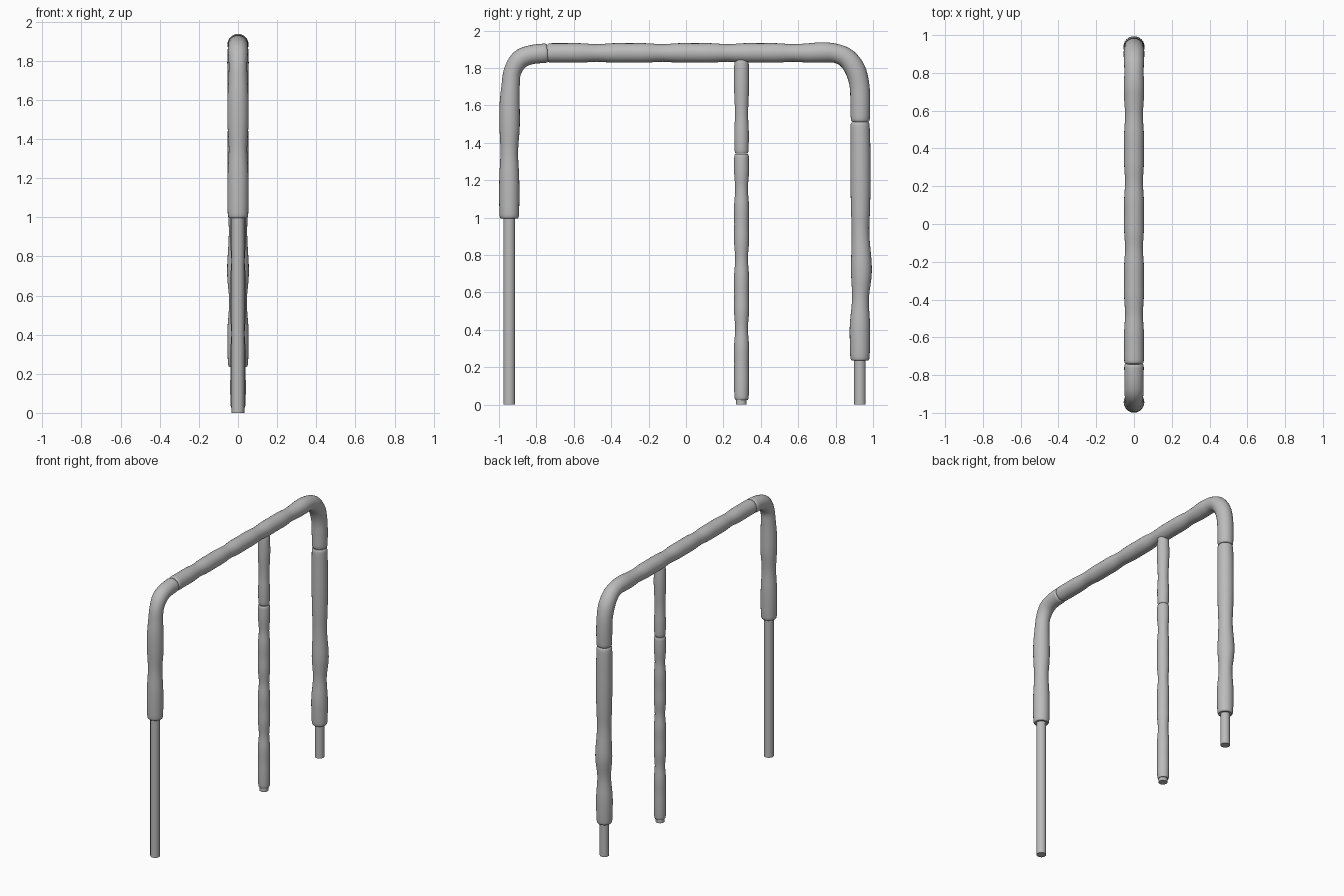
import bpy, bmesh, math
from mathutils import Vector

cube = bpy.data.objects.get("Cube")
if cube:
    bpy.data.objects.remove(cube, do_unlink=True)

grey = bpy.data.materials.new("pipe grey")
grey.use_nodes = True
grey.diffuse_color = (0.5, 0.5, 0.5, 1)
grey.node_tree.nodes["Principled BSDF"].inputs["Base Color"].default_value = (0.5, 0.5, 0.5, 1)

SIDES, STEPS = 24, 4


def spline(pts):
    """Smooth curve through (y, z, radius) points."""
    p = [Vector(q) for q in pts]
    p = [2 * p[0] - p[1]] + p + [2 * p[-1] - p[-2]]
    out = []
    for a, b, c, d in zip(p, p[1:], p[2:], p[3:]):
        for i in range(STEPS):
            t = i / STEPS
            out.append(b + 0.5 * t * ((c - a) + t * ((2 * a - 5 * b + 4 * c - d)
                       + t * (3 * (b - c) + d - a))))
    return out + [p[-2]]


def round_end(tip, inner):
    """Extra rings that ease a tube into its closed end."""
    d = (inner - tip)
    d.z = 0
    d.normalize()
    rings = []
    for depth, shrink in ((0, 0.86), (0.004, 0.94), (0.012, 0.99)):
        q = tip + d * depth
        q.z = tip.z * shrink
        rings.append(q)
    return rings


def tube(name, pts, rounded=True):
    """Sweep a circle along a path lying in the y-z plane."""
    path = spline(pts) if rounded else [Vector(q) for q in pts]
    if rounded:
        path = round_end(path[0], path[1]) + path[1:-1] + round_end(path[-1], path[-2])[::-1]
    bm = bmesh.new()
    rings = []
    for i, q in enumerate(path):
        t = path[min(i + 1, len(path) - 1)] - path[max(i - 1, 0)]
        t.z = 0
        t.normalize()
        ring = []
        for k in range(SIDES):
            a = math.tau * k / SIDES
            s = q.z * math.sin(a)
            ring.append(bm.verts.new((q.z * math.cos(a), q.x - t.y * s, q.y + t.x * s)))
        rings.append(ring)
    for r0, r1 in zip(rings, rings[1:]):
        for k in range(SIDES):
            j = (k + 1) % SIDES
            bm.faces.new((r0[k], r0[j], r1[j], r1[k]))
    bm.faces.new(rings[0])
    bm.faces.new(rings[-1])
    bmesh.ops.recalc_face_normals(bm, faces=bm.faces)
    me = bpy.data.meshes.new(name)
    bm.to_mesh(me)
    bm.free()
    me.materials.append(grey)
    ob = bpy.data.objects.new(name, me)
    bpy.context.collection.objects.link(ob)
    bpy.ops.object.select_all(action="DESELECT")
    ob.select_set(True)
    bpy.context.view_layer.objects.active = ob
    bpy.ops.object.shade_smooth_by_angle(angle=math.radians(40))
    return ob


# Bare poles
for name, y, top, r in (("front_pole", -0.945, 1.1, 0.032),
                        ("middle_pole", 0.295, 0.2, 0.029),
                        ("back_pole", 0.93, 0.4, 0.031)):
    tube(name, [(y, 0, r), (y, top, r)], rounded=False)

# Front sleeve with bend into the top bar
tube("front_sleeve", [
    (-.945, .995, .052), (-.945, 1.1, .054), (-.945, 1.22, .053), (-.945, 1.35, .047),
    (-.943, 1.48, .054), (-.943, 1.6, .054), (-.938, 1.7, .049), (-.928, 1.78, .047),
    (-.89, 1.843, .051), (-.83, 1.87, .051), (-.74, 1.88, .052)])

# Top bar: wavy padding with a bend at the back
waves = [(-.74 + .175 * i / 2, 1.88, .047 if i in (3, 7, 11, 15) else .052)
         for i in range(17)]
tube("top_bar", waves + [
    (.73, 1.883, .054), (.80, 1.878, .051), (.86, 1.851, .053), (.905, 1.79, .055),
    (.927, 1.71, .053), (.932, 1.62, .053), (.932, 1.512, .051)])

# Back leg sleeve
tube("back_sleeve", [
    (.93, 1.51, .051), (.932, 1.4, .053), (.933, 1.22, .054), (.933, 1.05, .051),
    (.933, .91, .047), (.938, .72, .056), (.933, .57, .045), (.93, .43, .054),
    (.93, .33, .054), (.93, .235, .051)])

# Middle post sleeves with regular waves
tube("middle_upper_sleeve", [
    (.297, 1.845, .038), (.297, 1.72, .041), (.297, 1.56, .035),
    (.297, 1.45, .039), (.297, 1.342, .037)])
lower = [(.297, 1.34 - 1.31 * i / 14, (.039, .040, .034, .040)[i % 4] if i % 2 else
          (.034 if i % 4 == 2 else .039)) for i in range(15)]
lower[-1] = (.297, .025, .038)
tube("middle_lower_sleeve", lower)
